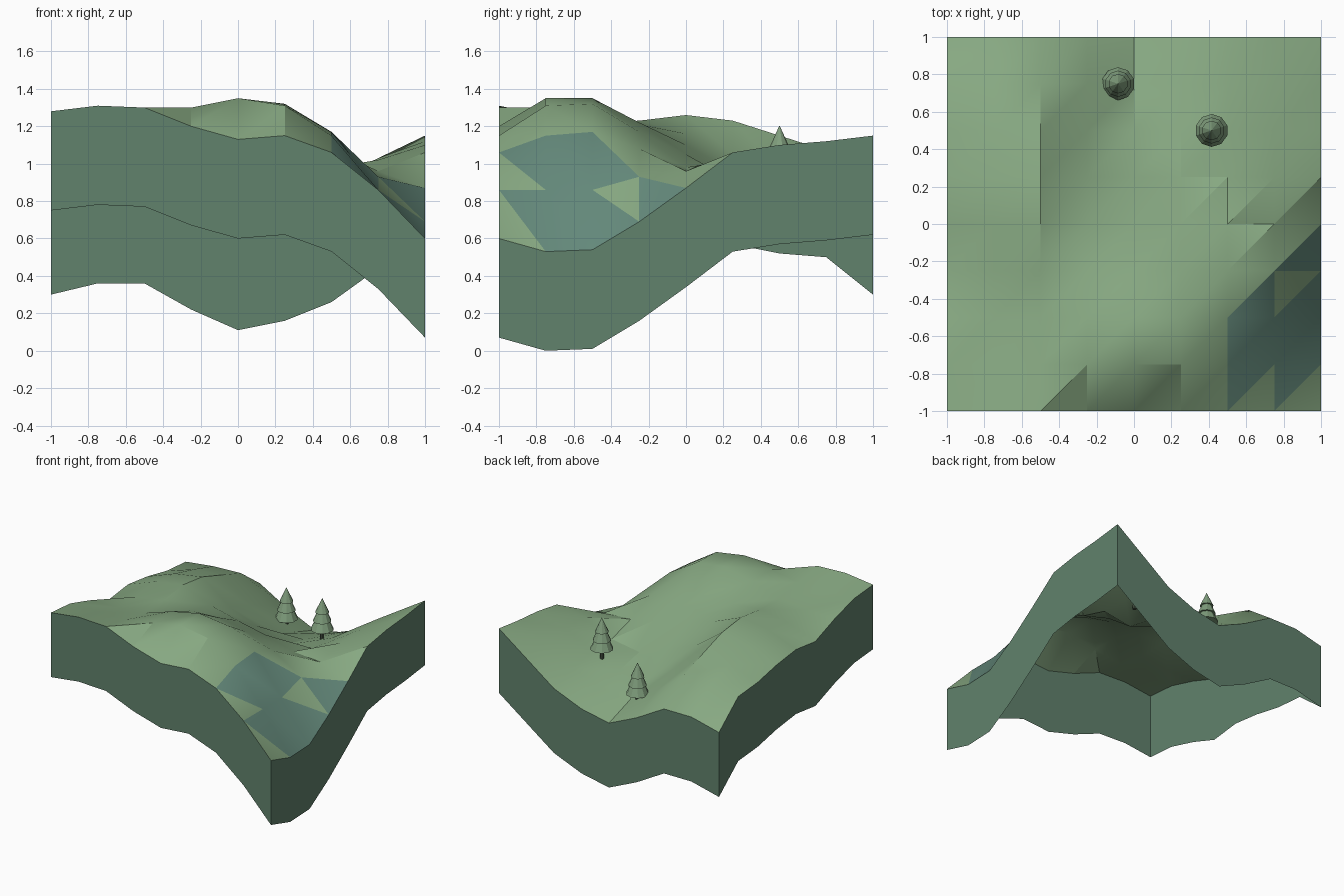
import bpy
import bmesh
import math
from mathutils import Matrix, Vector

cube = bpy.data.objects.get("Cube")
if cube:
    bpy.data.objects.remove(cube, do_unlink=True)


def make_material(name, srgb):
    linear = [(c / 255) ** 2.2 for c in srgb] + [1.0]
    material = bpy.data.materials.new(name)
    material.use_nodes = True
    material.diffuse_color = linear
    shader = material.node_tree.nodes["Principled BSDF"]
    shader.inputs["Base Color"].default_value = linear
    shader.inputs["Roughness"].default_value = 0.9
    return material


grass = make_material("grass green", (134, 167, 129))
water = make_material("pond blue green", (100, 136, 122))
earth = make_material("earth teal green", (97, 129, 108))
leaves = make_material("foliage green", (128, 158, 125))
bark = make_material("trunk dark green", (78, 92, 76))


def make_object(name, bm, materials, smooth_angle=None):
    mesh = bpy.data.meshes.new(name)
    bm.to_mesh(mesh)
    bm.free()
    for material in materials:
        mesh.materials.append(material)
    obj = bpy.data.objects.new(name, mesh)
    bpy.context.collection.objects.link(obj)
    if smooth_angle:
        bpy.ops.object.select_all(action="DESELECT")
        obj.select_set(True)
        bpy.context.view_layer.objects.active = obj
        bpy.ops.object.shade_smooth_by_angle(angle=math.radians(smooth_angle))
    return obj


# Terrain heights in hundredths, one row per step from front to back
heights = """
128 131 130 120 113 115 106 86 60
126 126 126 130 135 131 115 86 53
119 120 122 130 135 132 117 86 54
110 119 123 121 122 117 108 93 69
113 122 126 116 110 105 98 96 87
110 119 123 105 96 87 91 102 106
105 113 115 97 81 82 90 103 110
103 106 107 87 72 77 86 103 112
83 89 89 75 64 69 79 97 115
"""
rows = [[int(h) / 100 for h in line.split()] for line in heights.split("\n") if line]
cells = len(rows) - 1
step = 2 / cells


def is_pond(column, row, upper):
    if upper:
        return column >= 6 and row <= 1
    return (column >= 6 and row in (1, 2)) or (column == 7 and row == 3)


# Ground surface, each cell split along its rising diagonal
bm = bmesh.new()
grid = [[bm.verts.new((-1 + x * step, -1 + y * step, z)) for x, z in enumerate(row)]
        for y, row in enumerate(rows)]
for y in range(cells):
    for x in range(cells):
        a, b = grid[y][x], grid[y][x + 1]
        c, d = grid[y + 1][x + 1], grid[y + 1][x]
        for corners, upper in (((a, b, c), False), ((a, c, d), True)):
            face = bm.faces.new(corners)
            face.material_index = int(is_pond(x, y, upper))
make_object("ground_surface", bm, [grass, water], 30)

# Open skirt of earth hanging from the four edges
skirt_depth = 0.53
rim = [(x, 0) for x in range(cells)]
rim += [(cells, y) for y in range(cells)]
rim += [(x, cells) for x in range(cells, 0, -1)]
rim += [(0, y) for y in range(cells, 0, -1)]
bm = bmesh.new()
pairs = []
for x, y in rim:
    top = Vector((-1 + x * step, -1 + y * step, rows[y][x]))
    pairs.append((bm.verts.new(top), bm.verts.new(top - Vector((0, 0, skirt_depth)))))
for (top, low), (next_top, next_low) in zip(pairs, pairs[1:] + pairs[:1]):
    bm.faces.new((low, next_low, next_top, top))
make_object("earth_walls", bm, [earth])


def add_cone(bm, base, z0, z1, r0, r1, sides):
    matrix = Matrix.Translation(base + Vector((0, 0, (z0 + z1) / 2)))
    bmesh.ops.create_cone(bm, cap_ends=True, segments=sides, radius1=r0,
                          radius2=r1, depth=z1 - z0, matrix=matrix)


# Conifers: a trunk and three stacked tiers
def make_tree(name, x, y, z):
    base = Vector((x, y, z))
    bm = bmesh.new()
    add_cone(bm, base, -0.02, 0.1, 0.016, 0.013, 8)
    make_object(name + "_trunk", bm, [bark])
    bm = bmesh.new()
    add_cone(bm, base, 0.08, 0.17, 0.088, 0.045, 10)
    add_cone(bm, base, 0.15, 0.24, 0.07, 0.03, 10)
    add_cone(bm, base, 0.22, 0.335, 0.052, 0, 10)
    make_object(name + "_foliage", bm, [leaves])


make_tree("back_tree", -0.085, 0.75, 0.73)
make_tree("middle_tree", 0.415, 0.5, 0.87)
